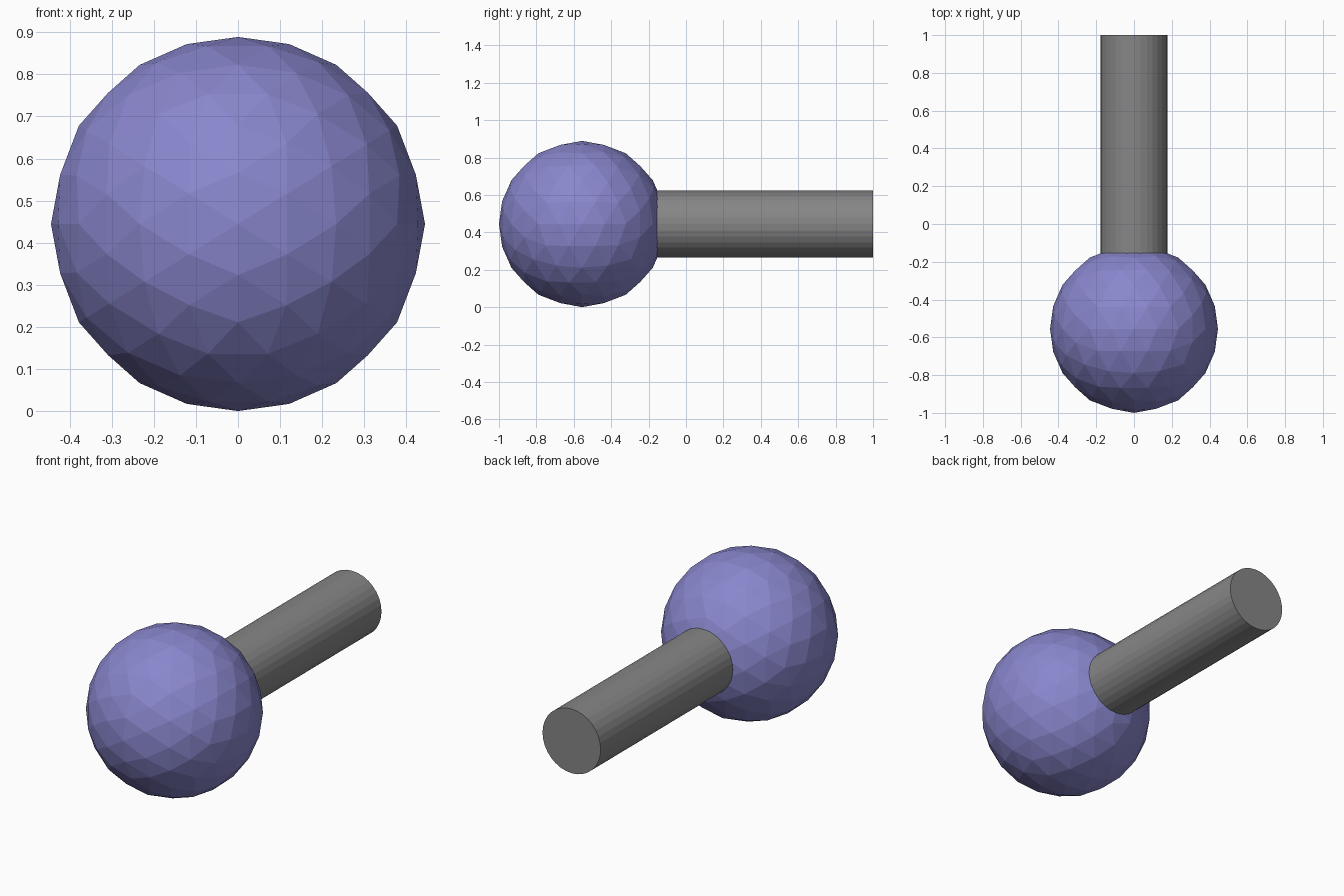
import bpy, bmesh, math
from mathutils import Matrix

if "Cube" in bpy.data.objects:
    bpy.data.objects.remove(bpy.data.objects["Cube"])

RADIUS = 0.4445
BALL_Y = RADIUS - 1.0


def paint(obj, name, color):
    mat = bpy.data.materials.new(name)
    mat.diffuse_color = (*color, 1)
    mat.use_nodes = True
    mat.node_tree.nodes["Principled BSDF"].inputs["Base Color"].default_value = mat.diffuse_color
    obj.data.materials.append(mat)


# faceted ball: icosahedron split twice, pushed out to the sphere each time
bm = bmesh.new()
bmesh.ops.create_icosphere(bm, subdivisions=1, radius=RADIUS)
for _ in range(2):
    bmesh.ops.subdivide_edges(bm, edges=bm.edges[:], cuts=1, use_grid_fill=True)
    for v in bm.verts:
        v.co = v.co.normalized() * RADIUS
# turn it so edge midpoints lie on the main axes
tilt = -math.atan(2 / (1 + math.sqrt(5)))
bm.transform(Matrix.Translation((0, BALL_Y, RADIUS)) @ Matrix.Rotation(tilt, 4, 'Y'))
mesh = bpy.data.meshes.new("ball")
bm.to_mesh(mesh)
bm.free()
ball = bpy.data.objects.new("ball", mesh)
bpy.context.collection.objects.link(ball)
paint(ball, "purple", (0.25, 0.24, 0.61))

# straight round handle running back out of the ball
START = BALL_Y + 0.25
bpy.ops.mesh.primitive_cylinder_add(
    vertices=32, radius=0.4 * RADIUS, depth=1.0 - START,
    location=(0, (1.0 + START) / 2, RADIUS),
    rotation=(math.pi / 2, 0, 0))
handle = bpy.context.object
handle.name = "handle"
paint(handle, "dark grey", (0.24, 0.24, 0.24))
